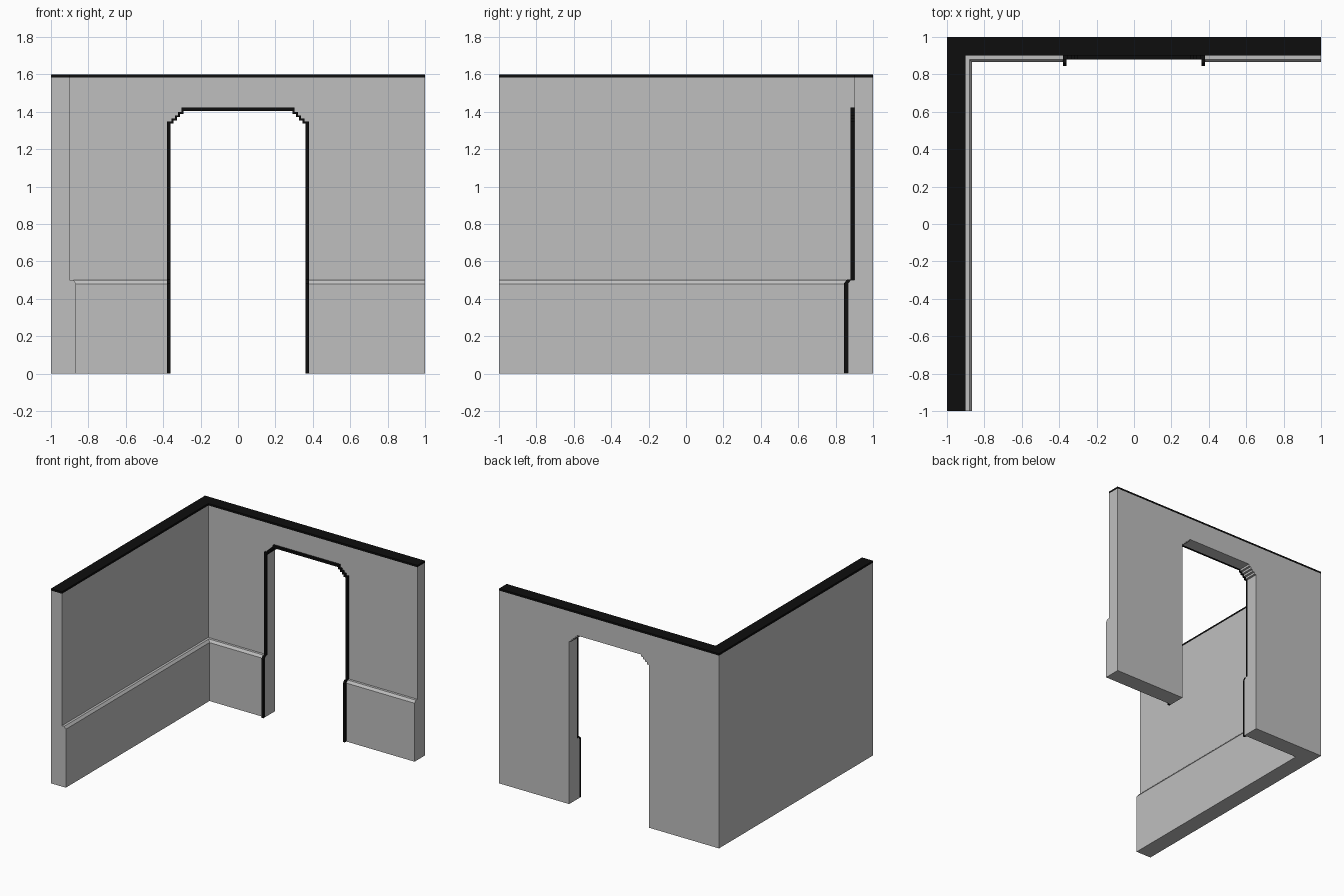
import bpy
import bmesh

if "Cube" in bpy.data.objects:
    bpy.data.objects.remove(bpy.data.objects["Cube"], do_unlink=True)


def material(name, value):
    m = bpy.data.materials.new(name)
    m.use_nodes = True
    colour = (value, value, value, 1)
    m.diffuse_color = colour
    m.node_tree.nodes["Principled BSDF"].inputs["Base Color"].default_value = colour
    return m


GREY = material("plaster grey", 0.52)
BLACK = material("trim black", 0.004)


def loft(name, rings, mat):
    """Solid skinned through matching closed rings of points, capped at both ends."""
    bm = bmesh.new()
    loops = [[bm.verts.new(p) for p in ring] for ring in rings]
    for a, b in zip(loops, loops[1:]):
        for i in range(len(a)):
            j = (i + 1) % len(a)
            bm.faces.new((a[i], a[j], b[j], b[i]))
    bm.faces.new(loops[0])
    bm.faces.new(loops[-1])
    bmesh.ops.recalc_face_normals(bm, faces=bm.faces)
    mesh = bpy.data.meshes.new(name)
    bm.to_mesh(mesh)
    bm.free()
    obj = bpy.data.objects.new(name, mesh)
    bpy.context.collection.objects.link(obj)
    mesh.materials.append(mat)
    return obj


def corner_sweep(name, section, mat):
    """Sweep a (depth, height) section along the back and left walls, mitred at the corner."""
    return loft(name, [
        [(1, 1 - d, z) for d, z in section],
        [(-1 + d, 1 - d, z) for d, z in section],
        [(-1 + d, -1, z) for d, z in section],
    ], mat)


def prism_y(name, outline, y0, y1, mat):
    return loft(name, [[(x, y, z) for x, z in outline] for y in (y0, y1)], mat)


# Walls with thicker lower panelling and a bevelled ledge
CAP_Z = 1.584
walls = corner_sweep("walls", [(0, 0), (0.135, 0), (0.135, 0.48), (0.12, 0.5),
                               (0.1, 0.5), (0.1, CAP_Z), (0, CAP_Z)], GREY)

# Dark cap along the top of both walls
corner_sweep("wall_cap", [(0, CAP_Z), (0.1, CAP_Z), (0.1, 1.6), (0, 1.6)], BLACK)

# Doorway outline with stepped upper corners
HALF, SPRING, TOP, STEPS = 0.362, 1.338, 1.404, 4
DX, DZ = 0.07 / STEPS, (TOP - SPRING) / STEPS
stairs = [(HALF, SPRING)]
for i in range(STEPS):
    x, z = stairs[-1]
    stairs += [(x - DX, z), (x - DX, z + DZ)]


def mirrored(points):
    return points + [(-x, z) for x, z in reversed(points)]


# Cut the doorway through the back wall
cutter = prism_y("doorway_cutter", mirrored([(HALF, -0.1)] + stairs), 0.7, 1.1, GREY)
cutter.hide_render = True
cut = walls.modifiers.new("doorway", "BOOLEAN")
cut.operation = "DIFFERENCE"
cut.solver = "EXACT"
cut.object = cutter
bpy.context.view_layer.objects.active = walls
bpy.ops.object.modifier_apply(modifier=cut.name)
bpy.data.objects.remove(cutter, do_unlink=True)

# Door frame uprights that follow the wall's stepped face
side = [(0.845, 0), (0.845, 0.482), (0.86, 0.502), (0.88, 0.502), (0.88, 1.345),
        (0.9, 1.345), (0.9, 0.5), (0.88, 0.5), (0.865, 0.48), (0.865, 0)]
for s, label in ((1, "left"), (-1, "right")):
    loft("door_frame_" + label,
         [[(s * x, y, z) for y, z in side] for x in (HALF, 0.38)], BLACK)

# Door frame head with its stepped corners
outer = [(0.38, SPRING), (0.38, SPRING + 0.01)]
outer += [(x + 0.01, z + 0.01) for x, z in stairs[1:-1]]
outer += [(stairs[-1][0] + 0.01, 1.423)]
head = mirrored(stairs) + mirrored(outer)[::-1]
prism_y("door_frame_head", head, 0.88, 0.9, BLACK)
